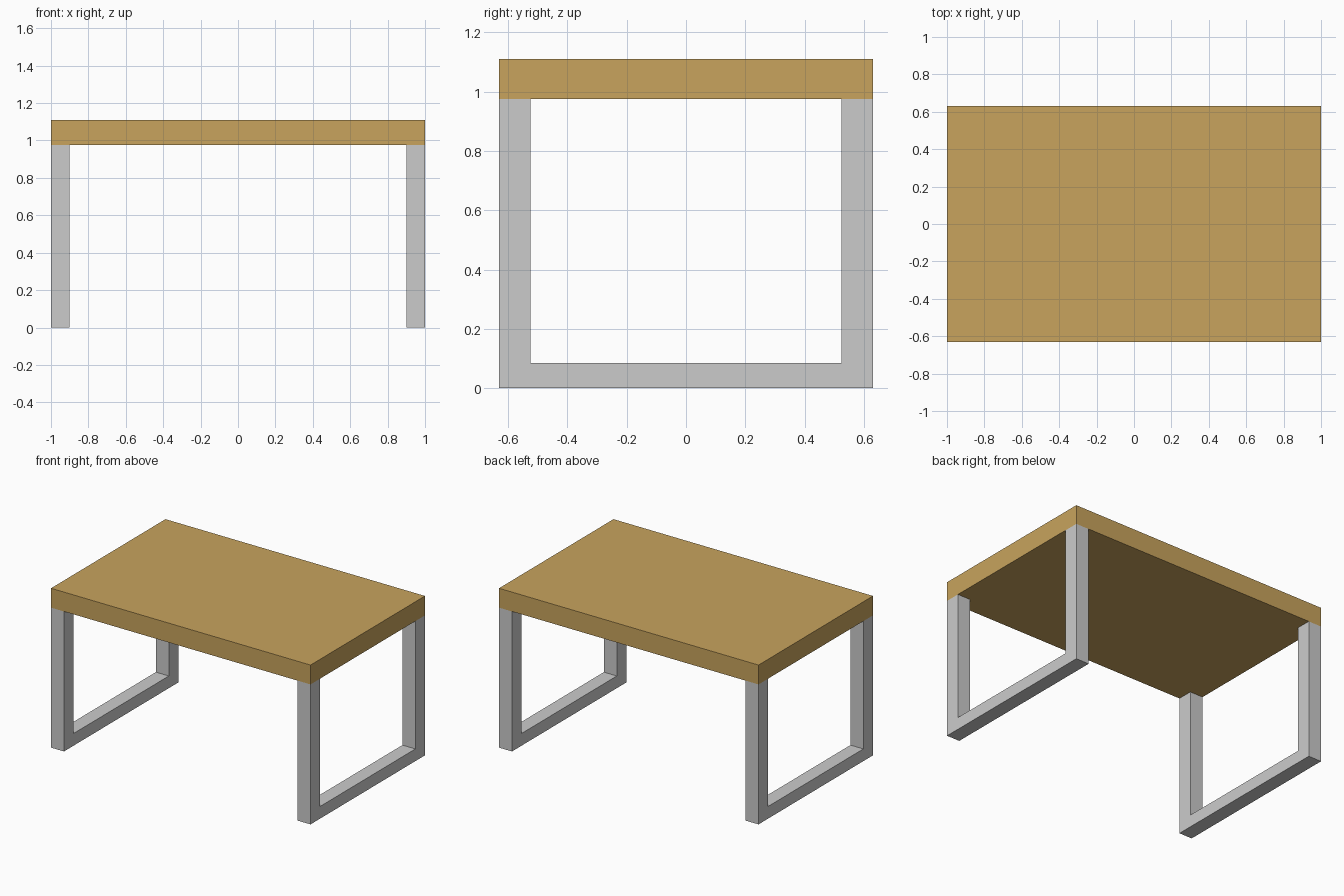
import bpy, bmesh

if "Cube" in bpy.data.objects:
    bpy.data.objects.remove(bpy.data.objects["Cube"])

HALF_X, HALF_Y = 1.0, 0.63
TOP_Z, UNDER_Z = 1.11, 0.975
LEG_X, LEG_Y, BAR_Z = 0.10, 0.106, 0.085


def make_object(name, bm):
    bmesh.ops.recalc_face_normals(bm, faces=bm.faces)
    mesh = bpy.data.meshes.new(name)
    bm.to_mesh(mesh)
    bm.free()
    obj = bpy.data.objects.new(name, mesh)
    bpy.context.collection.objects.link(obj)
    return obj


def extrude_profile(name, points, x0, x1):
    """Extrude a closed (y, z) outline along x."""
    bm = bmesh.new()
    face = bm.faces.new([bm.verts.new((x0, y, z)) for y, z in points])
    ext = bmesh.ops.extrude_face_region(bm, geom=[face])
    verts = [v for v in ext["geom"] if isinstance(v, bmesh.types.BMVert)]
    bmesh.ops.translate(bm, verts=verts, vec=(x1 - x0, 0, 0))
    return make_object(name, bm)


# Wooden table top
wood = bpy.data.materials.new("wood")
wood.diffuse_color = (0.58, 0.37, 0.11, 1)
wood.use_nodes = True
wood.node_tree.nodes["Principled BSDF"].inputs["Base Color"].default_value = wood.diffuse_color
top = extrude_profile("table_top", [(-HALF_Y, UNDER_Z), (HALF_Y, UNDER_Z),
                                    (HALF_Y, TOP_Z), (-HALF_Y, TOP_Z)],
                      -HALF_X, HALF_X)
top.data.materials.append(wood)

# U-shaped leg frames, one at each end
inner = HALF_Y - LEG_Y
u_shape = [(-HALF_Y, 0), (HALF_Y, 0), (HALF_Y, UNDER_Z), (inner, UNDER_Z),
           (inner, BAR_Z), (-inner, BAR_Z), (-inner, UNDER_Z), (-HALF_Y, UNDER_Z)]
for name, x0 in (("left_leg_frame", -HALF_X), ("right_leg_frame", HALF_X - LEG_X)):
    extrude_profile(name, u_shape, x0, x0 + LEG_X)
